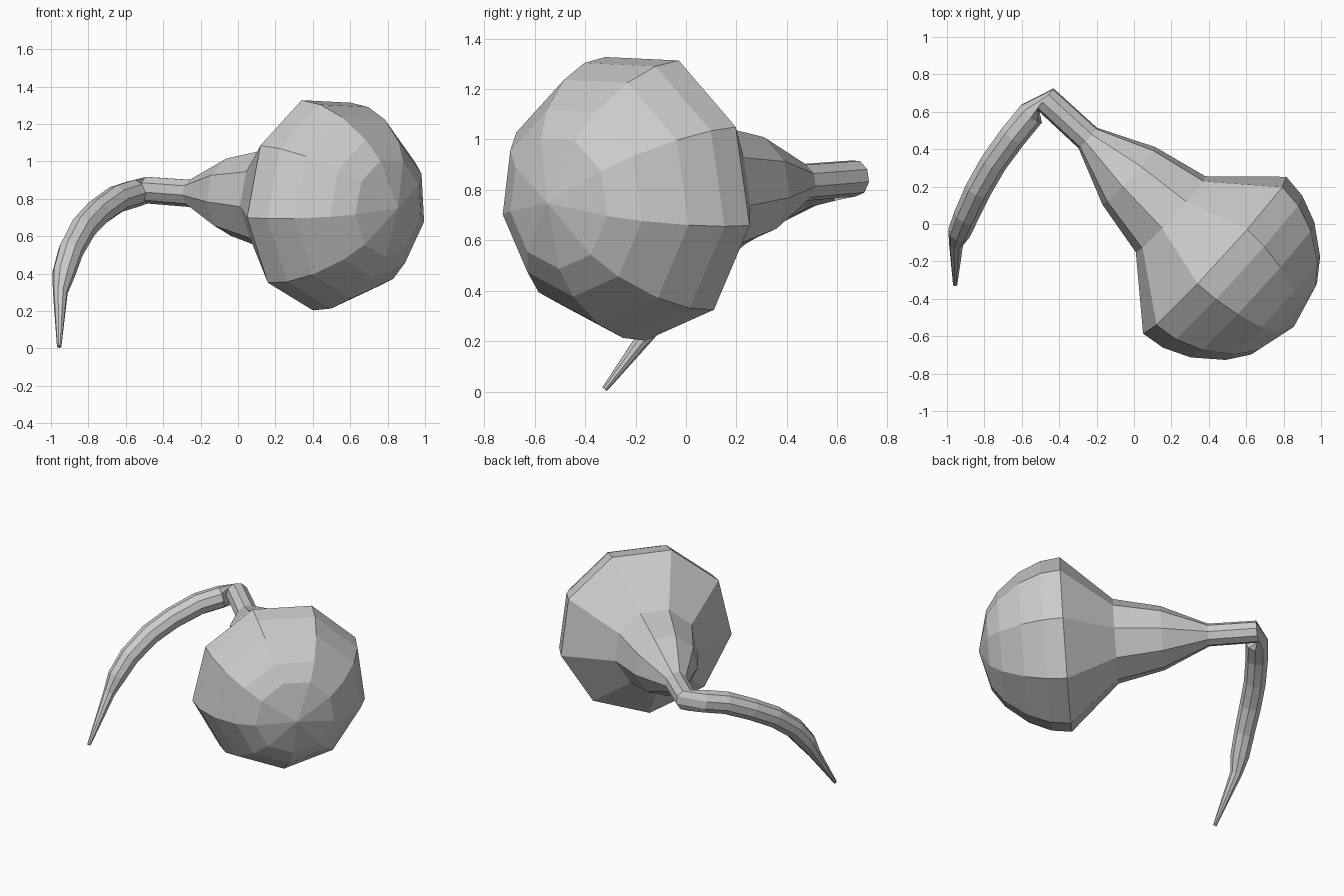
import bpy, bmesh, math
from mathutils import Vector

if "Cube" in bpy.data.objects:
    bpy.data.objects.remove(bpy.data.objects["Cube"])

SIDES = 9

# Bulb and neck: (distance along axis, radius), from dome to neck end
axis = Vector((.737, -.676, -.055)).normalized()
centre = Vector((.438, -.168, .779))
profile = [(.5, .265), (.42, .38), (.273, .498), (.13, .56), (0, .577),
           (-.325, .28), (-.63, .212), (-.93, .075), (-1.245, .073)]
rings = [(centre + axis * a, r, -axis) for a, r in profile]

# Curved tapering tail: x, y, z, radius
tail = [(-.55, .59, .83, .075), (-.645, .475, .80, .075), (-.75, .33, .725, .073),
        (-.83, .19, .64, .072), (-.895, .05, .52, .068), (-.932, -.04, .40, .062),
        (-.95, -.10, .30, .04), (-.956, -.323, .01, .012)]
points = [Vector(t[:3]) for t in tail]
for i, p in enumerate(points):
    ahead = points[min(i + 1, len(points) - 1)]
    behind = points[max(i - 1, 0)]
    rings.append((p, tail[i][3], (ahead - behind).normalized()))

# Loft one skin through all rings, carrying the frame along the path
bm = bmesh.new()
tangent = -axis
side = Vector((.676, .737, 0)).normalized()
up = side.cross(axis).normalized()
if up.z < 0:
    up.negate()
loops = []
for p, r, t in rings:
    turn = tangent.rotation_difference(t)
    side, up, tangent = turn @ side, turn @ up, t
    loop = []
    for k in range(SIDES):
        ang = math.radians(-18 + k * 360 / SIDES)
        loop.append(bm.verts.new(p + r * (math.cos(ang) * up + math.sin(ang) * side)))
    loops.append(loop)
for a, b in zip(loops, loops[1:]):
    for k in range(SIDES):
        n = (k + 1) % SIDES
        bm.faces.new((a[k], a[n], b[n], b[k]))

# Dome fan and tail tip cap
pole = bm.verts.new(centre + axis * .566)
for k in range(SIDES):
    bm.faces.new((pole, loops[0][k], loops[0][(k + 1) % SIDES]))
bm.faces.new(loops[-1])
bmesh.ops.recalc_face_normals(bm, faces=bm.faces)

mesh = bpy.data.meshes.new("bulb_with_tail")
bm.to_mesh(mesh)
bm.free()
bpy.context.collection.objects.link(bpy.data.objects.new("bulb_with_tail", mesh))
